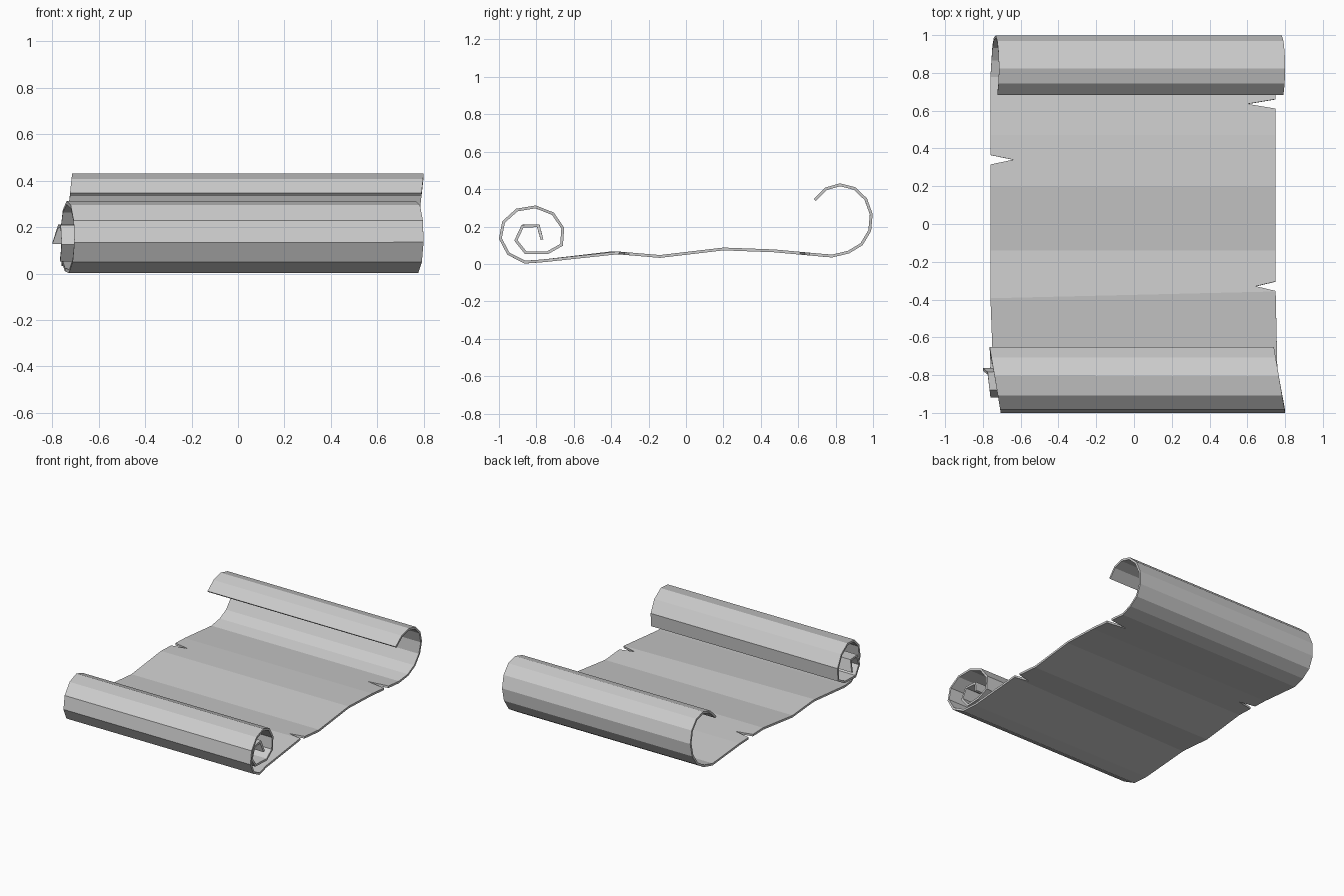
import bpy
import bmesh
from math import cos, sin, radians

default = bpy.data.objects.get("Cube")
if default:
    bpy.data.objects.remove(default, do_unlink=True)

LEFT_EDGE, RIGHT_EDGE = -.76, .75
TEAR_HALF_WIDTH = .025


def make_row(y, z, left=LEFT_EDGE, right=RIGHT_EDGE, skew=0):
    """One line across the sheet, given by its two end points."""
    return (left, y - skew, z), (right, y + skew, z)


def curl(centre, radii, start, end, steps, edges, sway):
    """Rows around an elliptical arc, sliding sideways as it turns."""
    rows = []
    for step in range(steps + 1):
        angle = radians(start + (end - start) * step / steps)
        slide = sway[0] * cos(angle) + sway[1] * sin(angle)
        rows.append(make_row(centre[0] + radii[0] * cos(angle),
                             centre[1] + radii[1] * sin(angle),
                             edges[0] + slide, edges[1] + slide))
    return rows


def height_at(y, knots):
    """Height of the wavy sheet between two neighbouring knots."""
    for (y_a, z_a), (y_b, z_b) in zip(knots, knots[1:]):
        if y_a <= y <= y_b:
            return z_a + (z_b - z_a) * (y - y_a) / (y_b - y_a)


def wavy_sheet(knots, tears):
    """Rows of the open sheet; a tear is a row whose edge is pulled inwards."""
    rows = [make_row(y, z) for y, z in knots]
    rows[0] = make_row(*knots[0], skew=.018)
    for y, left, right in tears:
        for side in (-TEAR_HALF_WIDTH, TEAR_HALF_WIDTH):
            rows.append(make_row(y + side, height_at(y + side, knots)))
        rows.append(make_row(y, height_at(y, knots), left, right))
    return sorted(rows, key=lambda row: row[0][1] + row[1][1])


# Tight inner curl, then the larger turn of the front roll
inner_curl = [make_row(-.77, .13, left=-.8)]
inner_curl += curl(centre=(-.83, .135), radii=(.08, .08), start=60, end=250,
                   steps=3, edges=(-.77, .74), sway=(-.01, 0))
inner_curl.append(make_row(-.74, .06))
front_roll = curl(centre=(-.824, .156), radii=(.17, .15), start=-21, end=292,
                  steps=9, edges=(-.735, .77), sway=(-.03, 0))

# Gently wavy middle with three torn notches
middle = wavy_sheet(
    knots=[(-.375, .06), (-.14, .04), (.2, .08), (.47, .07), (.78, .042)],
    tears=[(-.33, LEFT_EDGE, .645), (.34, -.64, RIGHT_EDGE), (.635, LEFT_EDGE, .6)])

# Open curl at the back
back_roll = curl(centre=(.826, .24), radii=(.166, .183), start=-75, end=146,
                 steps=8, edges=(-.735, .78), sway=(0, .02))

# Ribbon of flat faces joining every row
bm = bmesh.new()
previous = None
for left_point, right_point in inner_curl + front_roll + middle + back_roll:
    current = bm.verts.new(left_point), bm.verts.new(right_point)
    if previous:
        bm.faces.new((previous[0], previous[1], current[1], current[0]))
    previous = current

mesh = bpy.data.meshes.new("scroll_sheet")
bm.to_mesh(mesh)
bm.free()
sheet = bpy.data.objects.new("scroll_sheet", mesh)
bpy.context.collection.objects.link(sheet)

# One flat colour for the whole sheet
paper = bpy.data.materials.new("pale_grey_paper")
paper.use_nodes = True
colour = (.6, .6, .6, 1)
paper.diffuse_color = colour
paper.node_tree.nodes["Principled BSDF"].inputs["Base Color"].default_value = colour
mesh.materials.append(paper)

# Paper thickness, equal on both sides
solid = sheet.modifiers.new("paper_thickness", "SOLIDIFY")
solid.thickness = .015
solid.offset = 0
solid.use_even_offset = True
